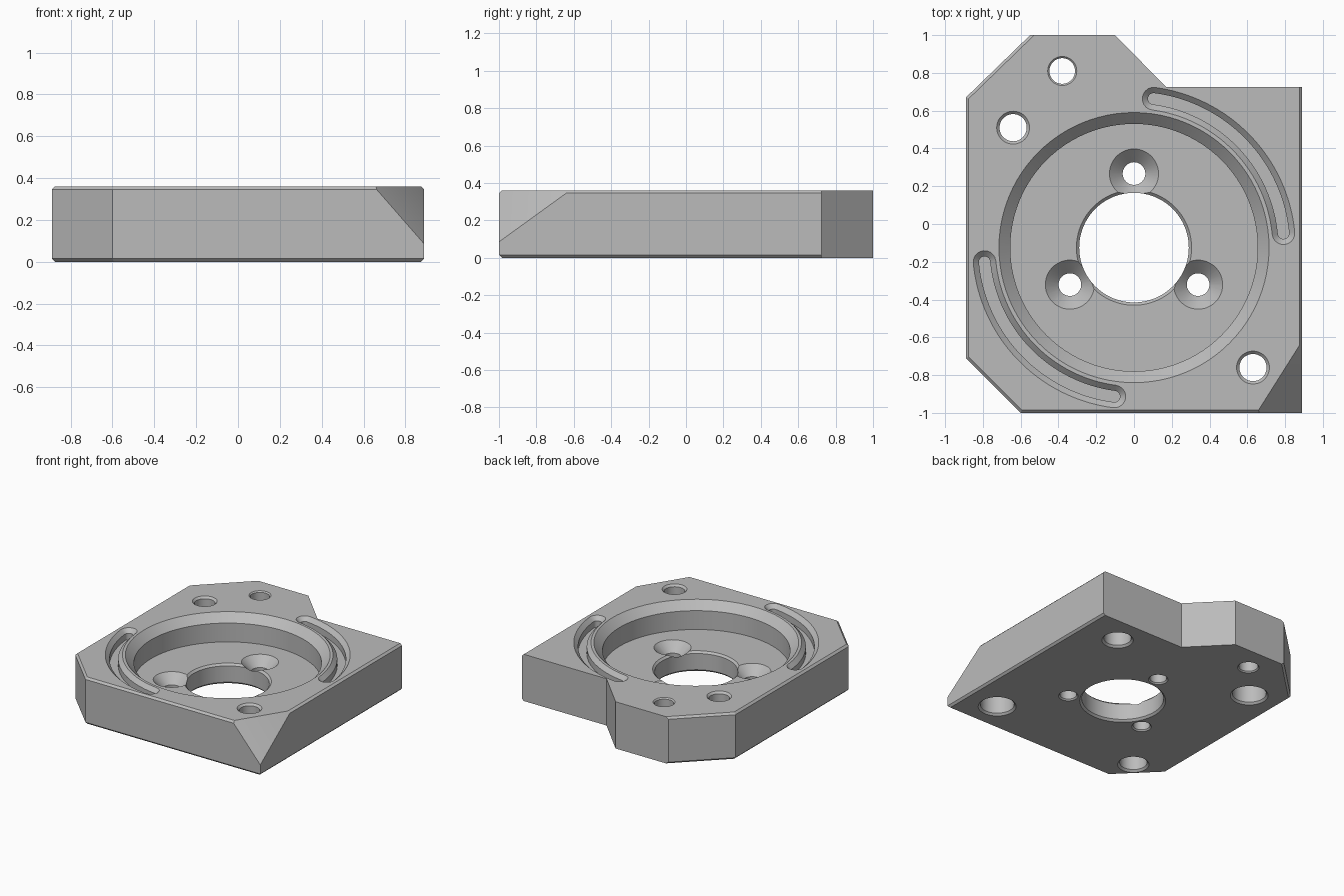
import bpy, bmesh, math
from mathutils import Vector

if "Cube" in bpy.data.objects:
    bpy.data.objects.remove(bpy.data.objects["Cube"])

H = 0.36            # plate height
EDGE = 0.015        # small edge chamfer
CY = -0.125         # y of the bore axis

metal = bpy.data.materials.new("grey metal")
metal.use_nodes = True
grey = (0.5, 0.5, 0.5, 1)
metal.diffuse_color = grey
metal.node_tree.nodes["Principled BSDF"].inputs["Base Color"].default_value = grey


def make_object(name, bm):
    bmesh.ops.recalc_face_normals(bm, faces=bm.faces[:])
    mesh = bpy.data.meshes.new(name)
    bm.to_mesh(mesh)
    bm.free()
    mesh.materials.append(metal)
    obj = bpy.data.objects.new(name, mesh)
    bpy.context.collection.objects.link(obj)
    return obj


def loft(name, rings):
    """Closed solid through a stack of rings with equal point counts."""
    bm = bmesh.new()
    loops = [[bm.verts.new(p) for p in ring] for ring in rings]
    for a, b in zip(loops, loops[1:]):
        for i in range(len(a)):
            j = (i + 1) % len(a)
            bm.faces.new((a[i], a[j], b[j], b[i]))
    bm.faces.new(loops[0])
    bm.faces.new(loops[-1])
    return make_object(name, bm)


def lathe(name, x, y, profile, n=48):
    """Turned cutter from (radius, z) pairs."""
    steps = [2 * math.pi * i / n for i in range(n)]
    return loft(name, [[(x + r * math.cos(a), y + r * math.sin(a), z) for a in steps]
                       for r, z in profile])


def arc_slot(name, radius, start, end, profile):
    """Curved slot cutter with round ends, from (half width, z) pairs."""
    def ring(w, z):
        pts = []
        n, cap = 32, 10
        for i in range(n + 1):
            a = start + (end - start) * i / n
            pts.append((radius + w, a, 0, 0))
        out = [((radius + w) * math.cos(a), (radius + w) * math.sin(a)) for _, a, _, _ in pts]
        for i in range(1, cap):
            t = end + math.pi * i / cap
            out.append((radius * math.cos(end) + w * math.cos(t),
                        radius * math.sin(end) + w * math.sin(t)))
        out += [((radius - w) * math.cos(a), (radius - w) * math.sin(a))
                for _, a, _, _ in reversed(pts)]
        for i in range(1, cap):
            t = start + math.pi + math.pi * i / cap
            out.append((radius * math.cos(start) + w * math.cos(t),
                        radius * math.sin(start) + w * math.sin(t)))
        return [(px, py + CY, z) for px, py in out]
    return loft(name, [ring(w, z) for w, z in profile])


# Plate outline, extruded
outline = [(-0.6, -1), (0.89, -1), (0.89, 0.725), (0.17, 0.725),
           (-0.1, 1), (-0.55, 1), (-0.89, 0.67), (-0.89, -0.71)]
bm = bmesh.new()
base = bm.faces.new([bm.verts.new((x, y, 0)) for x, y in outline])
top = bmesh.ops.extrude_face_region(bm, geom=[base])["geom"]
bmesh.ops.translate(bm, vec=(0, 0, H), verts=[v for v in top if isinstance(v, bmesh.types.BMVert)])
bmesh.ops.recalc_face_normals(bm, faces=bm.faces[:])

# Small chamfers on every rim edge except along the back
rim = []
for e in bm.edges:
    a, b = (v.co for v in e.verts)
    mid = (a + b) / 2
    if abs(a.z - b.z) < 0.01 and not (mid.y > 0.7 and mid.x > -0.6):
        rim.append(e)
bmesh.ops.bevel(bm, geom=rim, offset=EDGE, segments=1, affect='EDGES')

# Slanted cut at the front corner
p = Vector((0.89, -0.62, H))
q = Vector((0.65, -1, H))
s = Vector((0.89, -1, 0.085))
normal = (q - p).cross(s - p).normalized()
if normal.z < 0:
    normal.negate()
cut = bmesh.ops.bisect_plane(bm, geom=bm.verts[:] + bm.edges[:] + bm.faces[:],
                             plane_co=p, plane_no=normal, clear_outer=True)
bmesh.ops.holes_fill(bm, edges=[e for e in bm.edges if e.is_boundary], sides=0)
plate = make_object("mounting_plate", bm)

# Recess and central bore
FLOOR = 0.155
cutters = [lathe("recess_cutter", 0, CY, [
    (0.305, -0.05), (0.305, 0), (0.29, EDGE), (0.29, FLOOR - EDGE), (0.305, FLOOR),
    (0.655, FLOOR), (0.655, H - 0.06), (0.715, H), (0.715, H + 0.05)], 96)]

# Three countersunk screw holes around the bore
for k in range(3):
    a = math.radians(90 + 120 * k)
    cutters.append(lathe("screw_cutter", 0.392 * math.cos(a), CY + 0.392 * math.sin(a), [
        (0.07, -0.05), (0.07, 0), (0.06, 0.01), (0.06, FLOOR - 0.07),
        (0.13, FLOOR), (0.13, FLOOR + 0.05)]))

# Plain dowel hole
cutters.append(lathe("dowel_cutter", -0.38, 0.81, [
    (0.077, -0.05), (0.077, 0), (0.068, 0.009), (0.068, H - 0.009), (0.077, H), (0.077, H + 0.05)]))

# Corner bolt holes, counterbored from below
for x, y in ((-0.64, 0.51), (0.63, -0.76)):
    cutters.append(lathe("bolt_cutter", x, y, [
        (0.135, -0.05), (0.135, 0), (0.12, EDGE), (0.12, 0.16), (0.072, 0.16),
        (0.072, H - EDGE), (0.087, H), (0.087, H + 0.05)]))

# Blind holes in the underside
for x, y in ((0.58, 0.51), (-0.64, -0.77)):
    cutters.append(lathe("blind_cutter", x, y, [
        (0.112, -0.05), (0.112, 0), (0.097, EDGE), (0.097, 0.2)]))

# Two curved slots on opposite sides of the recess
for turn in (0, math.pi):
    cutters.append(arc_slot("slot_cutter", 0.795, turn + math.radians(5.5), turn + math.radians(82.5), [
        (0.03, H - 0.08), (0.03, H - 0.03), (0.06, H), (0.06, H + 0.05)]))

# Apply the cuts and tidy up
bpy.context.view_layer.objects.active = plate
for cutter in cutters:
    mod = plate.modifiers.new("cut", 'BOOLEAN')
    mod.operation = 'DIFFERENCE'
    mod.solver = 'EXACT'
    mod.object = cutter
    bpy.ops.object.modifier_apply(modifier=mod.name)
    bpy.data.objects.remove(cutter)

for obj in bpy.context.selected_objects:
    obj.select_set(False)
plate.select_set(True)
bpy.ops.object.shade_smooth_by_angle(angle=math.radians(30))
